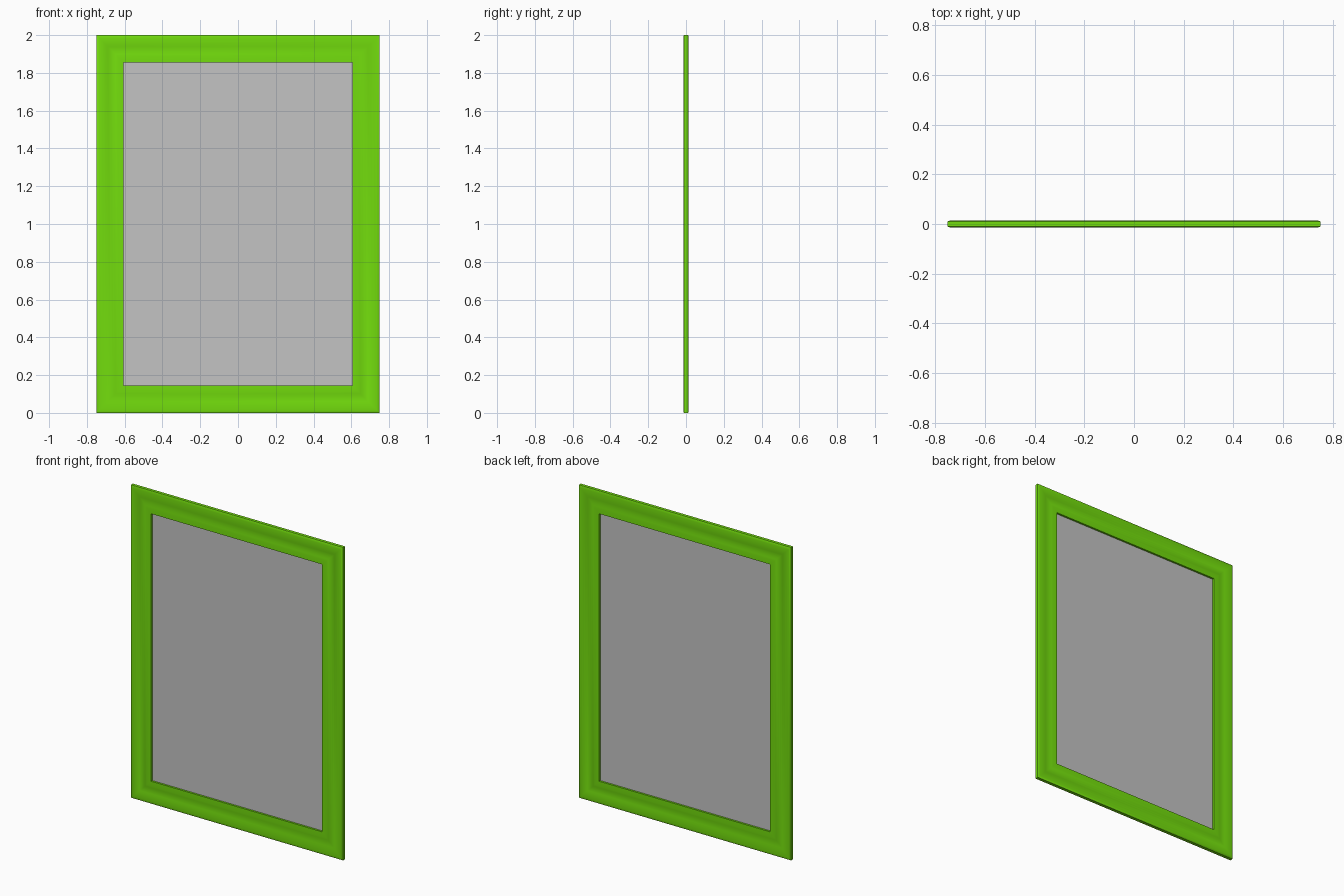
import bpy
import bmesh

cube = bpy.data.objects.get("Cube")
if cube:
    bpy.data.objects.remove(cube, do_unlink=True)

WIDTH, HEIGHT, BORDER = 1.5, 2.0, 0.145


def material(name, color):
    mat = bpy.data.materials.new(name)
    mat.use_nodes = True
    mat.diffuse_color = color
    mat.node_tree.nodes["Principled BSDF"].inputs["Base Color"].default_value = color
    return mat


def add_object(name, bm, mat):
    bmesh.ops.recalc_face_normals(bm, faces=bm.faces)
    mesh = bpy.data.meshes.new(name)
    bm.to_mesh(mesh)
    bm.free()
    mesh.materials.append(mat)
    obj = bpy.data.objects.new(name, mesh)
    bpy.context.collection.objects.link(obj)
    return obj


green = material("bright green", (0.17, 0.72, 0.004, 1))
grey = material("light grey", (0.55, 0.55, 0.55, 1))

# Moulding section: distance in from the outer edge, half depth
front = [(0, 0.010), (0.004, 0.0125), (0.015, 0.014), (0.035, 0.014),
         (0.050, 0.0125), (0.062, 0.010), (0.076, 0.009), (0.090, 0.010),
         (0.102, 0.0125), (0.115, 0.014), (BORDER, 0.014)]
section = [(d, -y) for d, y in front] + [(d, y) for d, y in reversed(front)]

# Frame: the section swept round four mitred corners
bm = bmesh.new()
rings = []
for sx, sz in ((-1, -1), (1, -1), (1, 1), (-1, 1)):
    rings.append([bm.verts.new((sx * (WIDTH / 2 - d), y, HEIGHT / 2 + sz * (HEIGHT / 2 - d)))
                  for d, y in section])
count = len(section)
for i in range(4):
    a, b = rings[i], rings[(i + 1) % 4]
    for j in range(count):
        k = (j + 1) % count
        bm.faces.new((a[j], b[j], b[k], a[k]))
frame = add_object("frame", bm, green)
bpy.context.view_layer.objects.active = frame
frame.select_set(True)
bpy.ops.object.shade_smooth_by_angle(angle=0.7)
frame.select_set(False)

# Panel: thin sheet held in the middle of the frame
bm = bmesh.new()
bmesh.ops.create_cube(bm, size=1)
for v in bm.verts:
    v.co.x *= WIDTH - 2 * BORDER + 0.002
    v.co.y *= 0.003
    v.co.z = v.co.z * (HEIGHT - 2 * BORDER + 0.002) + HEIGHT / 2
add_object("panel", bm, grey)
